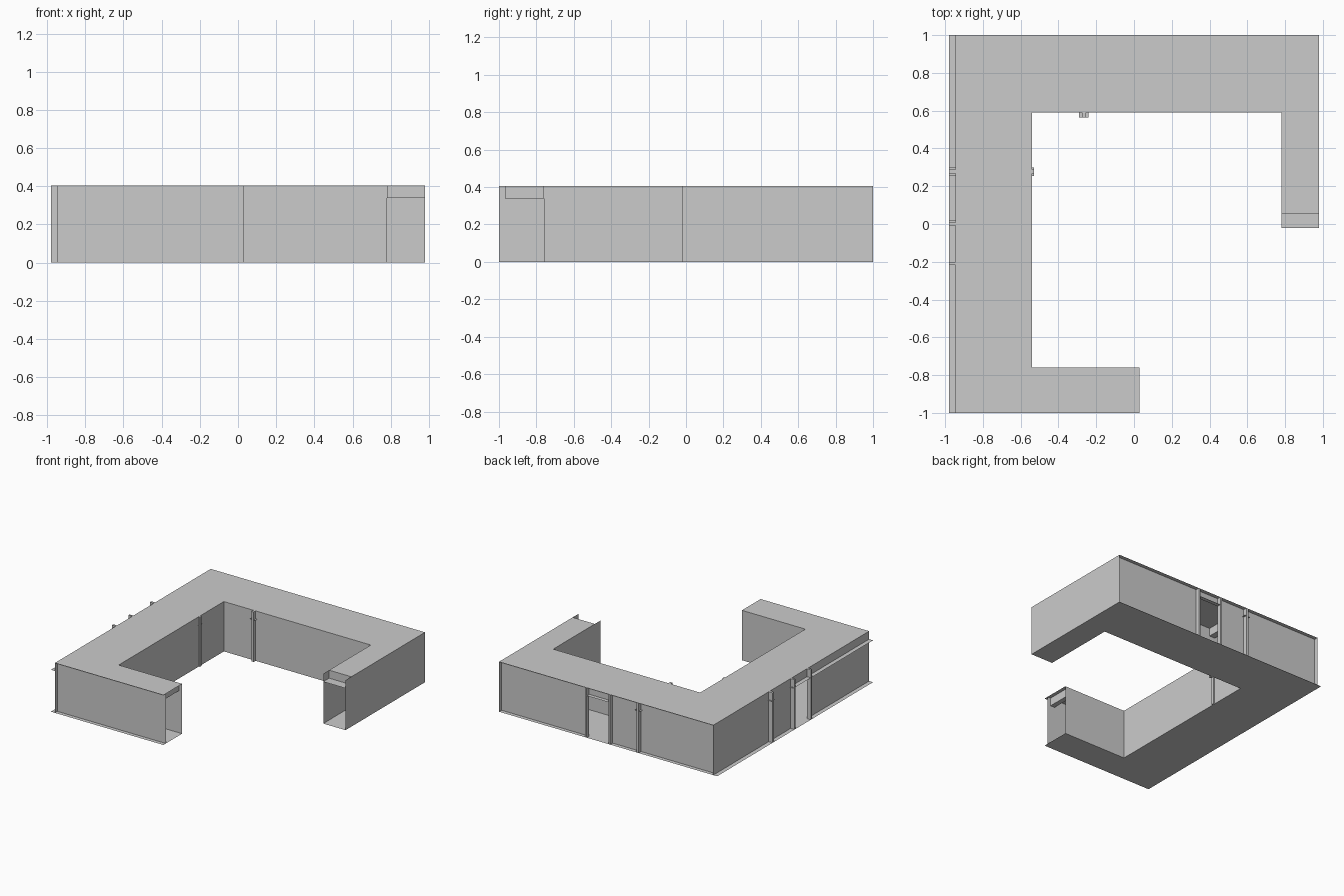
import bpy

if "Cube" in bpy.data.objects:
    bpy.data.objects.remove(bpy.data.objects["Cube"])

TOP, SOFFIT = 0.405, 0.34


def mesh(name, verts, faces):
    me = bpy.data.meshes.new(name)
    me.from_pydata(verts, [], faces)
    me.update()
    ob = bpy.data.objects.new(name, me)
    bpy.context.collection.objects.link(ob)
    return ob


def slab(name, outline, z):
    return mesh(name, [(x, y, z) for x, y in outline], [tuple(range(len(outline)))])


def wall(name, a, b, z0=0.0, z1=TOP):
    # upright sheet between two plan points
    return mesh(name, [(*a, z0), (*b, z0), (*b, z1), (*a, z1)], [(0, 1, 2, 3)])


def shelf(name, x0, x1, y0, y1, z=SOFFIT):
    return slab(name, [(x0, y0), (x1, y0), (x1, y1), (x0, y1)], z)


def box(name, x0, x1, y0, y1, z0=0.0, z1=TOP):
    v = [(x, y, z) for x in (x0, x1) for y in (y0, y1) for z in (z0, z1)]
    f = [(0, 1, 3, 2), (4, 6, 7, 5), (0, 4, 5, 1), (2, 3, 7, 6), (0, 2, 6, 4), (1, 5, 7, 3)]
    return mesh(name, v, f)


def plan(left, right_end):
    return [(left, -1), (0.03, -1), (0.03, -0.76), (-0.54, -0.76), (-0.54, 0.59),
            (0.78, 0.59), (0.78, right_end), (0.98, right_end), (0.98, 1), (left, 1)]


# Floor and roof sheets
slab("floor", plan(-0.98, -0.02), 0.0)
slab("roof", plan(-0.945, 0.055), TOP)

# Courtyard walls
inner = [(0.03, -0.76), (-0.54, -0.76), (-0.54, 0.59), (0.78, 0.59), (0.78, -0.02)]
for a, b in zip(inner, inner[1:]):
    wall("courtyard_wall", a, b)

# Outer walls
wall("right_wall", (0.98, -0.02), (0.98, 1))
wall("front_wall", (-0.945, -0.968), (0.03, -0.968))

# Back wall with a doorway
BY = 0.968
wall("back_wall_right", (0.98, BY), (0.2, BY))
wall("back_wall_left", (-0.01, BY), (-0.945, BY))
wall("back_door_header", (0.2, BY), (-0.01, BY), SOFFIT)
shelf("back_door_ledge", -0.01, 0.2, BY, 1.0)

# Left wall with a doorway and a long ledge
LX = -0.945
wall("left_wall_back", (LX, 1), (LX, 0.0))
wall("left_wall_front", (LX, -0.21), (LX, -1))
wall("left_door_header", (LX, 0.0), (LX, -0.21), SOFFIT)
shelf("left_ledge", -0.98, LX, -1.0, 0.02)

# Door jambs
for x in (0.2, -0.01):
    box("back_door_jamb", x - 0.008, x + 0.008, BY, 1.0)
for y in (0.0, -0.21):
    box("left_door_jamb", -0.98, LX, y - 0.008, y + 0.008)

# Corridor portal across the back wing
for x in (-0.29, -0.24):
    wall("back_portal_header", (x, 0.59), (x, BY), SOFFIT)
shelf("back_portal_soffit", -0.29, -0.24, 0.565, 1.0)
for y0, y1 in ((0.565, 0.59), (BY, 1.0)):
    box("back_portal_post", -0.275, -0.255, y0, y1)

# Corridor portal across the left wing
for y in (0.255, 0.30):
    wall("left_portal_header", (LX, y), (-0.54, y), SOFFIT)
shelf("left_portal_soffit", -0.98, -0.53, 0.255, 0.30)
for x0, x1 in ((-0.98, LX), (-0.54, -0.53)):
    box("left_portal_post", x0, x1, 0.268, 0.288)

# Open ends of the two wings
wall("right_end_header", (0.78, 0.055), (0.98, 0.055), SOFFIT)
shelf("right_end_ledge", 0.78, 0.98, -0.02, 0.055)
wall("front_end_header", (0.0, -0.968), (0.0, -0.76), SOFFIT)
shelf("front_end_soffit", -0.04, 0.0, -0.968, -0.76)
